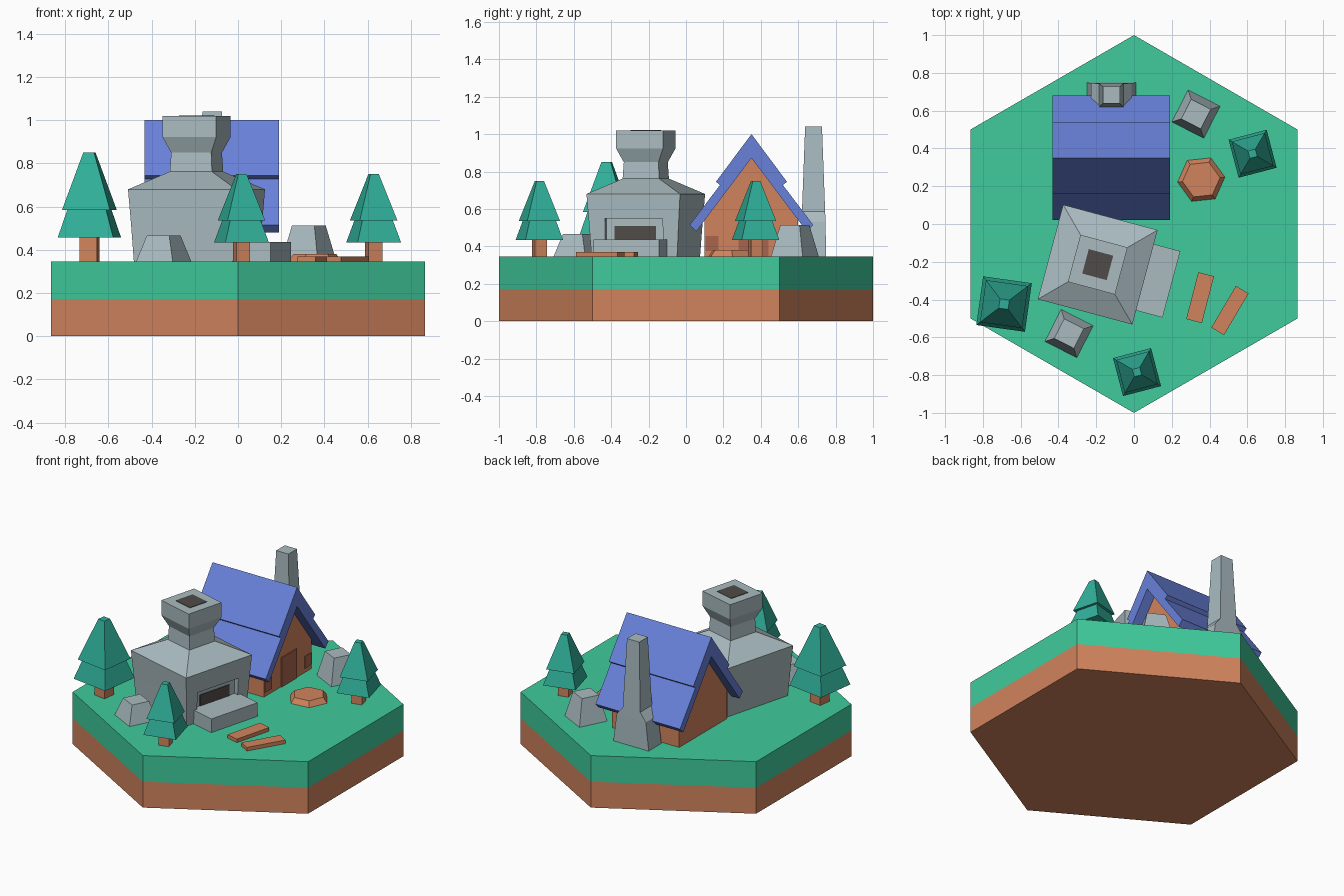
import bpy, math
from mathutils import Matrix, Vector

if "Cube" in bpy.data.objects:
    bpy.data.objects.remove(bpy.data.objects["Cube"])

G = 0.346  # ground height


def material(name, rgb):
    m = bpy.data.materials.new(name)
    m.diffuse_color = (*rgb, 1)
    m.use_nodes = True
    m.node_tree.nodes["Principled BSDF"].inputs["Base Color"].default_value = m.diffuse_color
    return m


GRASS = material("grass", (0.05, 0.60, 0.33))
DIRT = material("wood_and_dirt", (0.64, 0.23, 0.11))
LEAF = material("leaves", (0.03, 0.43, 0.32))
ROOF = material("blue_tiles", (0.14, 0.22, 0.70))
STONE = material("stone", (0.40, 0.50, 0.53))
SOOT = material("soot", (0.08, 0.07, 0.065))
DOOR = material("dark_wood", (0.40, 0.13, 0.07))


def make(name, verts, faces, mat):
    me = bpy.data.meshes.new(name)
    me.from_pydata(verts, [], faces)
    me.materials.append(mat)
    ob = bpy.data.objects.new(name, me)
    bpy.context.collection.objects.link(ob)
    return ob


def loft(name, rings, mat, at=(0, 0, 0), turn=0, sides=4, start=45):
    """Stack of polygon rings (z, half_x, half_y); squares use half widths."""
    k = math.sqrt(2) if sides == 4 else 1
    verts, faces = [], []
    for z, hx, *hy in rings:
        for i in range(sides):
            a = math.radians(start) + 2 * math.pi * i / sides
            verts.append((k * hx * math.cos(a), k * (hy[0] if hy else hx) * math.sin(a), z))
    for r in range(len(rings) - 1):
        for i in range(sides):
            j = (i + 1) % sides
            faces.append((r * sides + i, r * sides + j, (r + 1) * sides + j, (r + 1) * sides + i))
    faces.append(tuple(reversed(range(sides))))
    faces.append(tuple(range(len(verts) - sides, len(verts))))
    ob = make(name, verts, faces, mat)
    ob.location = at
    ob.rotation_euler.z = math.radians(turn)
    return ob


def prism(name, profile, x0, x1, mat):
    """Extrude a counter-clockwise (y, z) profile along x."""
    n = len(profile)
    verts = [(x, y, z) for x in (x0, x1) for y, z in profile]
    faces = [(i, (i + 1) % n, n + (i + 1) % n, n + i) for i in range(n)]
    faces += [tuple(reversed(range(n))), tuple(range(n, 2 * n))]
    faces[:n] = [tuple(reversed(f)) for f in faces[:n]]
    faces[:n] = [tuple(reversed(f)) for f in faces[:n]]
    return make(name, verts, faces, mat)


def box(name, lo, hi, mat, at=(0, 0, 0), turn=0):
    c = [(a + b) / 2 for a, b in zip(lo, hi)]
    h = [(b - a) / 2 for a, b in zip(lo, hi)]
    ob = loft(name, [(-h[2], h[0], h[1]), (h[2], h[0], h[1])], mat, turn=turn)
    ob.location = Vector(at) + Matrix.Rotation(math.radians(turn), 3, 'Z') @ Vector(c)
    return ob


# Hexagonal ground tile
loft("dirt_layer", [(0, 1), (0.172, 1)], DIRT, sides=6, start=90)
loft("grass_layer", [(0.172, 1), (G, 1)], GRASS, sides=6, start=90)

# House walls, door and side panels
prism("house_walls", [(0.1, G), (0.6, G), (0.6, 0.54), (0.35, 0.872), (0.1, 0.54)],
      -0.37, 0.12, DIRT)
box("door", (0.115, 0.28, G), (0.126, 0.44, 0.54), DOOR)
for i, y in enumerate((0.105, 0.525)):
    box(f"wall_panel_{i + 1}", (0.115, y, 0.375), (0.126, y + 0.07, 0.455), DOOR)

# Two-layer gable roof, profile mirrored about the ridge
half = [(0.19, 0.745), (0.168, 0.728), (0.33, 0.515), (0.295, 0.48)]
left = [(0.35 - u, z) for u, z in half]
right = [(0.35 + u, z) for u, z in reversed(half)]
prism("roof", [(0.35, 1.0)] + left + [(0.35, 0.872)] + right, -0.432, 0.19, ROOF)

# House chimney with wide shouldered foot
loft("house_chimney", [(G, 0.13, 0.067), (0.53, 0.107, 0.064), (0.585, 0.064, 0.062),
                       (1.04, 0.045, 0.045)], STONE, at=(-0.12, 0.682, 0))

# Smelting furnace
FC, FT = (-0.192, -0.215, 0), -15
body = loft("furnace_body", [(G, 0.237), (0.51, 0.247), (0.68, 0.259), (0.762, 0.101),
                             (0.85, 0.096), (0.922, 0.129), (1.02, 0.129)],
            STONE, at=FC, turn=FT)
cutter = box("mouth_cutter", (0.215, -0.16, G - 0.05), (0.4, 0.16, 0.55), STONE, FC, FT)
cutter.hide_render = True
cutter.hide_set(True)
mod = body.modifiers.new("mouth", 'BOOLEAN')
mod.object = cutter
mod.operation = 'DIFFERENCE'
mod.solver = 'EXACT'
box("furnace_mouth", (0.2, -0.115, G), (0.22, 0.115, 0.51), SOOT, FC, FT)
box("furnace_hearth", (0.2, -0.182, G), (0.404, 0.182, 0.437), STONE, FC, FT)
box("furnace_flue", (-0.067, -0.067, 1.0), (0.067, 0.067, 1.023), SOOT, FC, FT)

# Trees
for i, (x, y, s, t) in enumerate([(-0.688, -0.424, 1.25, -8), (0.016, -0.784, 1, 14.7),
                                  (0.628, 0.372, 1, 14.7)]):
    trunk = loft(f"tree_trunk_{i + 1}", [(0, 0.033), (0.1, 0.033)], DIRT, (x, y, G), t)
    crown = loft(f"tree_crown_{i + 1}", [(0.088, 0.104), (0.19, 0.073), (0.19, 0.09),
                                         (0.404, 0.02)], LEAF, (x, y, G), t)
    trunk.scale = crown.scale = (s, s, s)

# Rocks
for i, (x, y, h) in enumerate([(0.328, 0.582, 0.167), (-0.344, -0.58, 0.12)]):
    loft(f"rock_{i + 1}", [(0, 0.095), (h, 0.058)], STONE, (x, y, G), -27)

# Low hexagonal stump and loose planks
loft("stump", [(0, 0.126), (0.034, 0.1)], DIRT, (0.356, 0.235, G), 6, sides=6, start=0)
for i, (x, y, t, w) in enumerate([(0.35, -0.39, 75.5, 0.043), (0.508, -0.458, 59.5, 0.039)]):
    box(f"plank_{i + 1}", (-0.128, -w, 0), (0.128, w, 0.024), DIRT, (x, y, G), t)
